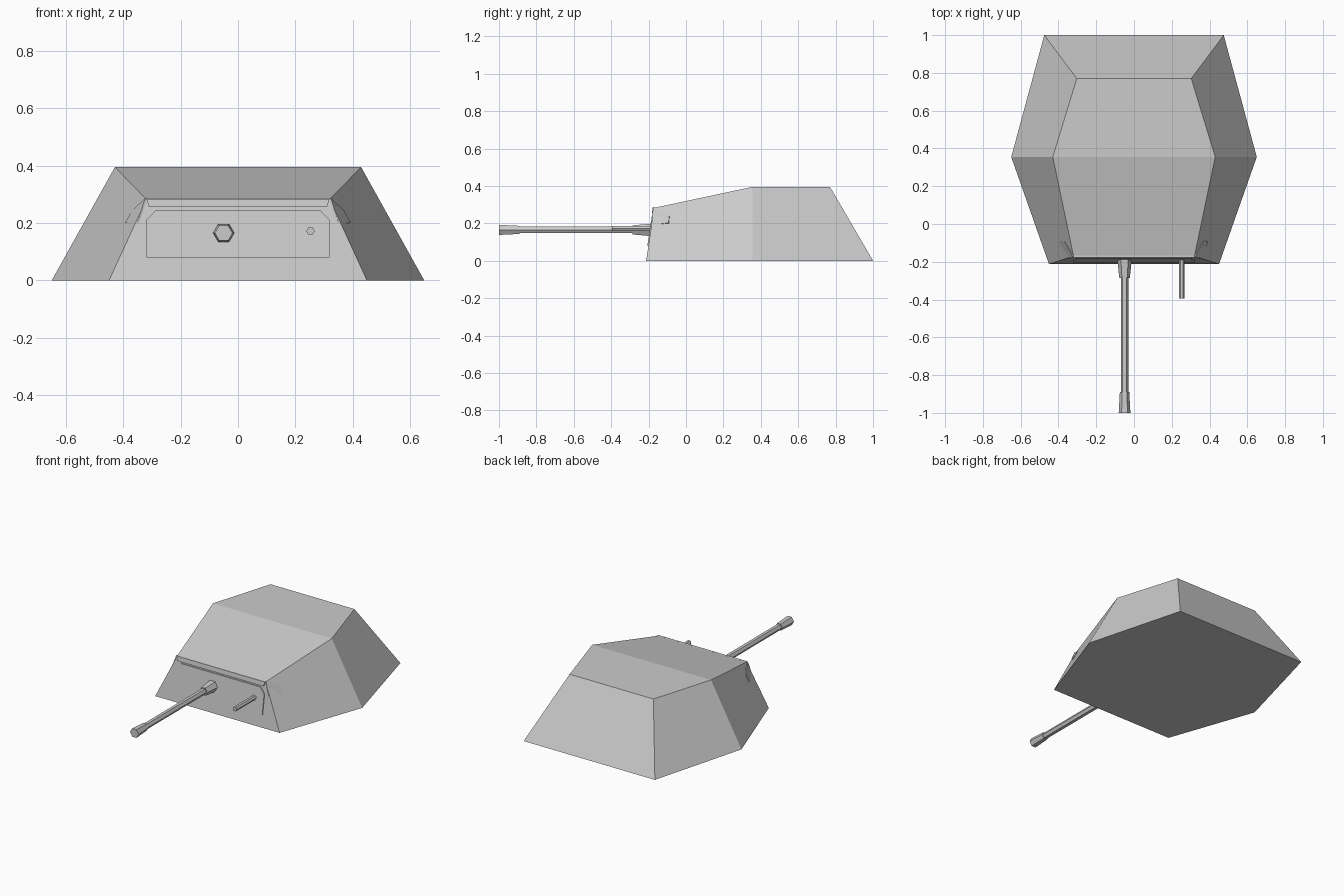
import bpy
import math
from mathutils import Vector

if "Cube" in bpy.data.objects:
    bpy.data.objects.remove(bpy.data.objects["Cube"])


def make(name, verts, faces):
    mesh = bpy.data.meshes.new(name)
    mesh.from_pydata(verts, [], faces)
    mesh.validate()
    obj = bpy.data.objects.new(name, mesh)
    bpy.context.collection.objects.link(obj)
    return obj


def outline(half):
    """Mirror a right-hand outline (x, y, z) into a closed loop."""
    return half + [(-x, y, z) for x, y, z in reversed(half)]


def slab(name, loop, offset):
    """Closed prism from a planar loop swept along an offset vector."""
    n = len(loop)
    off = Vector(offset)
    verts = [Vector(p) for p in loop] + [Vector(p) + off for p in loop]
    faces = [tuple(range(n)), tuple(range(2 * n - 1, n - 1, -1))]
    faces += [(i, i + n, (i + 1) % n + n, (i + 1) % n) for i in range(n)]
    return make(name, verts, faces)


def tube(name, x, z, profile, sides=6):
    """Faceted round along y from (y, radius) stations."""
    verts, faces = [], []
    for y, r in profile:
        for k in range(sides):
            a = 2 * math.pi * k / sides
            verts.append((x + r * math.cos(a), y, z + r * math.sin(a)))
    for j in range(len(profile) - 1):
        for k in range(sides):
            a, b = j * sides + k, j * sides + (k + 1) % sides
            faces.append((a, a + sides, b + sides, b))
    last = (len(profile) - 1) * sides
    faces.append(tuple(range(last, last + sides))[::-1])
    faces.append(tuple(range(sides)))
    return make(name, verts, faces)


# Turret shell: hexagonal base, smaller hexagonal roof sloping to the front
base = outline([(0.45, -0.213, 0), (0.65, 0.355, 0), (0.475, 1.0, 0)])
roof = outline([(0.32, -0.17, 0.283), (0.43, 0.355, 0.395), (0.303, 0.77, 0.395)])
sides = [(i, (i + 1) % 6, (i + 1) % 6 + 6, i + 6) for i in range(6)]
make("turret_shell", base + roof,
     [(5, 4, 3, 2, 1, 0), (6, 7, 10, 11), (7, 8, 9, 10)] + sides)


def front_y(z):
    return -0.213 + z * 0.043 / 0.283


# Gun shield plate with clipped upper corners
shield = outline([(x, front_y(z) + 0.004, z) for x, z in
                  [(0.32, 0.08), (0.32, 0.21), (0.287, 0.245)]])
slab("gun_shield", shield, (0, -0.010, 0))

# Rim band along the top of the front plate
rim = outline([(x, front_y(z) + 0.004, z) for x, z in
               [(0.31, 0.255), (0.32, 0.284)]])
slab("front_rim", rim, (0, -0.012, 0))

# Rim ends folded back onto the side plates
for s, label in ((1, "right"), (-1, "left")):
    ear = [(0.318, -0.172, 0.284), (0.364, -0.087, 0.24), (0.387, -0.092, 0.2),
           (0.349, -0.182, 0.187), (0.329, -0.178, 0.25)]
    slab("rim_end_" + label, [(s * x, y, z) for x, y, z in ear],
         (s * 0.006, -0.002, 0.003))

# Main gun: sleeve, barrel and flared muzzle
tube("gun_sleeve", -0.05, 0.165, [(-0.18, 0.037), (-0.20, 0.037), (-0.285, 0.028)])
tube("gun_barrel", -0.05, 0.165, [(-0.27, 0.02), (-0.91, 0.02)])
tube("gun_muzzle", -0.05, 0.165, [(-0.89, 0.025), (-1.0, 0.031)])

# Secondary gun
tube("secondary_gun", 0.253, 0.172, [(-0.17, 0.015), (-0.395, 0.015)])

# Consistent outward normals
import bmesh
for obj in bpy.context.collection.objects:
    bm = bmesh.new()
    bm.from_mesh(obj.data)
    bmesh.ops.recalc_face_normals(bm, faces=bm.faces)
    bm.to_mesh(obj.data)
    bm.free()
